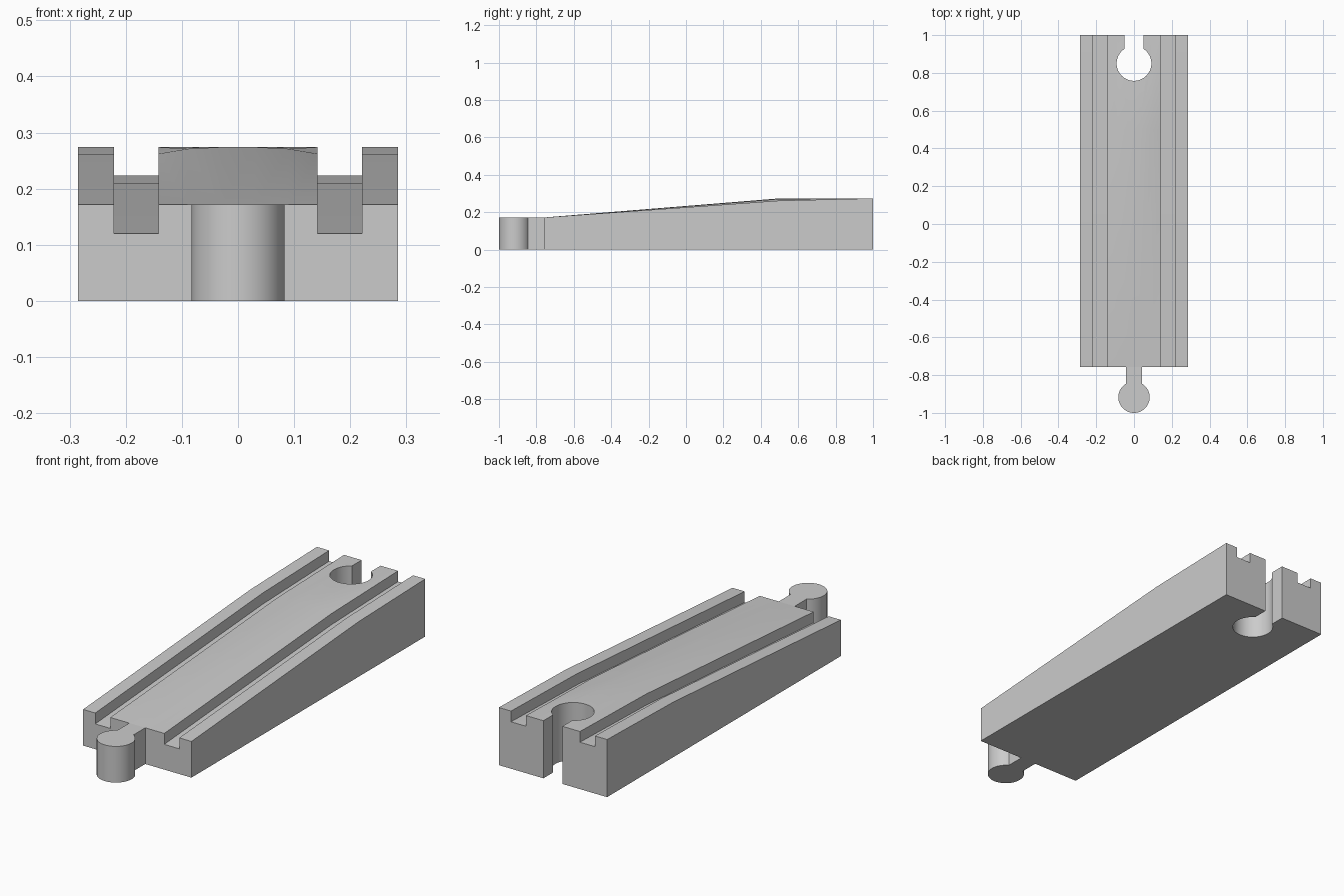
import bpy
import bmesh
import math

cube = bpy.data.objects.get("Cube")
if cube:
    bpy.data.objects.remove(cube, do_unlink=True)

grey = bpy.data.materials.new("plain grey")
grey.use_nodes = True
grey.diffuse_color = (0.6, 0.6, 0.6, 1)
grey.node_tree.nodes["Principled BSDF"].inputs["Base Color"].default_value = grey.diffuse_color

FRONT, CREST, BACK = -0.757, 0.5, 1.0


def finish(name, bm):
    bmesh.ops.recalc_face_normals(bm, faces=bm.faces[:])
    if bm.calc_volume(signed=True) < 0:
        bmesh.ops.reverse_faces(bm, faces=bm.faces[:])
    mesh = bpy.data.meshes.new(name)
    bm.to_mesh(mesh)
    bm.free()
    mesh.materials.append(grey)
    ob = bpy.data.objects.new(name, mesh)
    bpy.context.collection.objects.link(ob)
    return ob


def activate(ob):
    bpy.ops.object.select_all(action='DESELECT')
    ob.select_set(True)
    bpy.context.view_layer.objects.active = ob


def keyhole(name, cy, radius, half, end_y, z0, z1, steps=64):
    """Round knob with a straight neck towards +y, extruded upwards."""
    a = math.asin(half / radius)
    pts = [(half, end_y)]
    for i in range(steps + 1):
        t = a + (2 * math.pi - 2 * a) * i / steps
        pts.append((radius * math.sin(t), cy + radius * math.cos(t)))
    pts.append((-half, end_y))
    bm = bmesh.new()
    rings = [[bm.verts.new((x, y, z)) for x, y in pts] for z in (z0, z1)]
    bridge(bm, rings)
    return finish(name, bm)


def bridge(bm, rings):
    """Walls between matching rings, with a cap on each end."""
    walls = []
    for r0, r1 in zip(rings, rings[1:]):
        for i in range(len(r0)):
            j = (i + 1) % len(r0)
            walls.append(bm.faces.new((r0[i], r0[j], r1[j], r1[i])))
    bm.faces.new(rings[0][::-1])
    bm.faces.new(rings[-1])
    return walls


def section(y, rail, groove, crown):
    """Closed cross-section: rails, wheel grooves and the slightly domed middle."""
    half = [(0.285, 0), (0.285, rail), (0.221, rail), (0.221, groove),
            (0.142, groove), (0.142, rail),
            (0.09, rail + crown * 0.75), (0.03, rail + crown)]
    pts = half + [(-x, z) for x, z in reversed(half)]
    return [(x, y, z) for x, z in pts]


# Sloping track body; only the walls are split, the end caps stay whole
bm = bmesh.new()
rings = [[bm.verts.new(p) for p in section(*s)] for s in (
    (FRONT, 0.172, 0.12, 0), (CREST, 0.262, 0.209, 0.012), (BACK, 0.274, 0.223, 0))]
bmesh.ops.triangulate(bm, faces=bridge(bm, rings))
body = finish("track_body", bm)

# Socket cut through the high end
cutter = keyhole("socket_cutter", 0.85, 0.092, 0.05, 1.1, -0.1, 0.4)
cutter.hide_render = True
cut = body.modifiers.new("socket", 'BOOLEAN')
cut.operation = 'DIFFERENCE'
cut.solver = 'EXACT'
cut.object = cutter
activate(body)
bpy.ops.object.modifier_apply(modifier=cut.name)
bpy.data.objects.remove(cutter, do_unlink=True)

# Connector peg at the low end
peg = keyhole("connector_peg", -0.917, 0.083, 0.042, FRONT, 0, 0.172)

for ob in (body, peg):
    activate(ob)
    bpy.ops.object.shade_smooth_by_angle(angle=math.radians(30))
